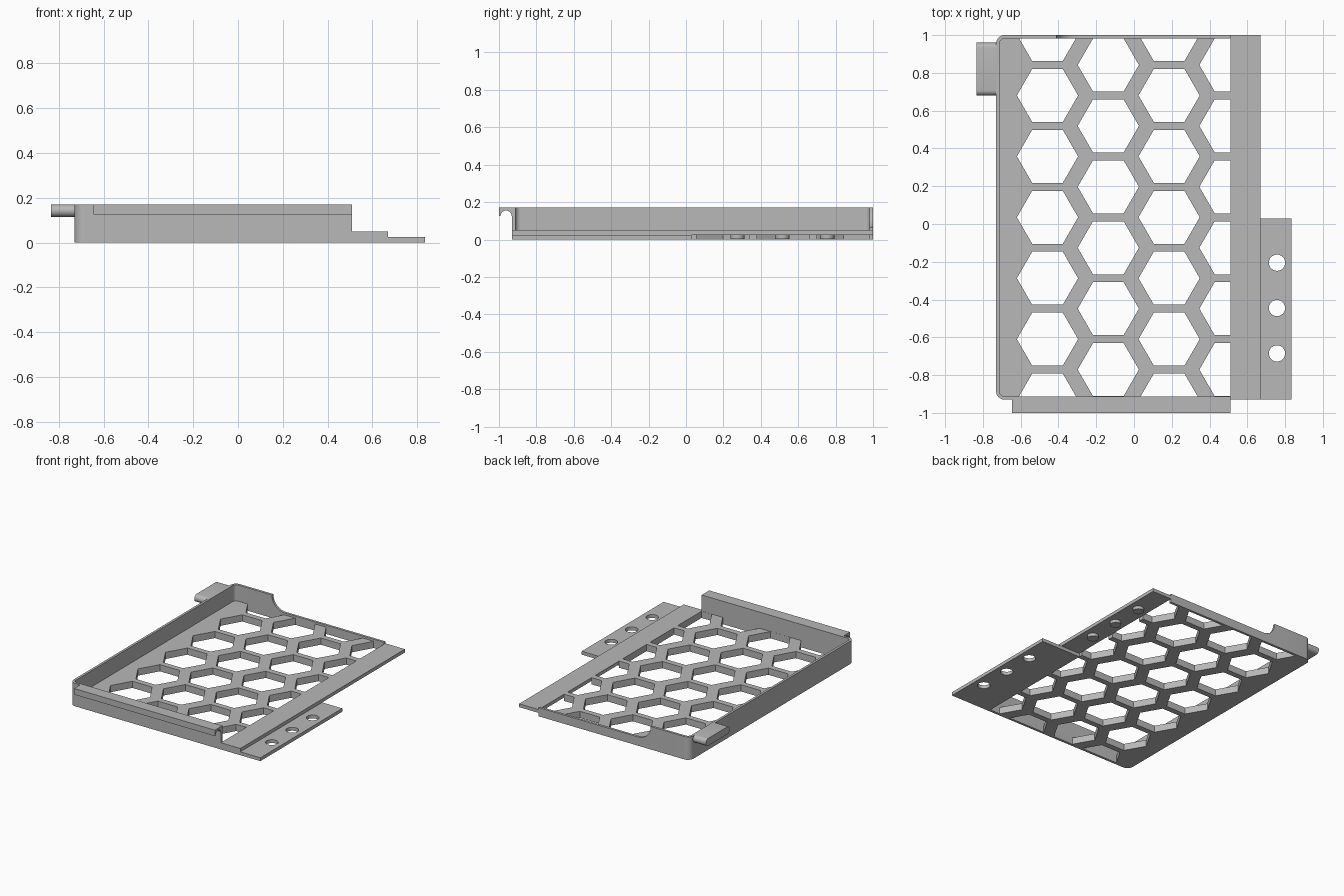
import bpy, bmesh
from math import pi, cos, sin
from mathutils import Vector

cube = bpy.data.objects.get("Cube")
if cube:
    bpy.data.objects.remove(cube, do_unlink=True)

grey = bpy.data.materials.new("light_grey")
grey.use_nodes = True
GREY = (0.48, 0.48, 0.48, 1)
grey.diffuse_color = GREY
grey.node_tree.nodes["Principled BSDF"].inputs["Base Color"].default_value = GREY


def prisms(name, outlines, lo, hi, axis="z", smooth=False):
    """Extrude flat outlines from lo to hi along an axis."""
    place = {"x": lambda a, b, c: (c, a, b),
             "y": lambda a, b, c: (a, c, b),
             "z": lambda a, b, c: (a, b, c)}[axis]
    bm = bmesh.new()
    for outline in outlines:
        face = bm.faces.new([bm.verts.new(place(a, b, lo)) for a, b in outline])
        grown = bmesh.ops.extrude_face_region(bm, geom=[face])["geom"]
        verts = [g for g in grown if isinstance(g, bmesh.types.BMVert)]
        bmesh.ops.translate(bm, verts=verts,
                            vec=Vector(place(0, 0, hi - lo)))
    bmesh.ops.recalc_face_normals(bm, faces=bm.faces)
    mesh = bpy.data.meshes.new(name)
    bm.to_mesh(mesh)
    bm.free()
    mesh.materials.append(grey)
    obj = bpy.data.objects.new(name, mesh)
    bpy.context.collection.objects.link(obj)
    if smooth:
        smooth_sides(obj)
    return obj


def smooth_sides(obj):
    bpy.ops.object.select_all(action="DESELECT")
    obj.select_set(True)
    bpy.context.view_layer.objects.active = obj
    bpy.ops.object.shade_smooth_by_angle(angle=pi / 6)


def rect(x0, x1, y0, y1):
    return [(x0, y0), (x1, y0), (x1, y1), (x0, y1)]


def arc(cx, cy, r, start, end, n=10):
    """Points on an arc, with angles in quarter turns."""
    angles = [(start + (end - start) * i / n) * pi / 2 for i in range(n + 1)]
    return [(cx + r * cos(t), cy + r * sin(t)) for t in angles]


def circle(cx, cy, r, n=32):
    return arc(cx, cy, r, 0, 4, n)[:-1]


def cut(obj, cutter):
    mod = obj.modifiers.new("cut", "BOOLEAN")
    mod.operation = "DIFFERENCE"
    mod.solver = "EXACT"
    mod.object = cutter
    cutter.hide_render = True
    bpy.ops.object.select_all(action="DESELECT")
    obj.select_set(True)
    bpy.context.view_layer.objects.active = obj
    bpy.ops.object.modifier_apply(modifier=mod.name)
    bpy.data.objects.remove(cutter, do_unlink=True)


LEFT, EDGE = -0.73, 0.51        # tray sides
FRONT, BACK = -0.93, 1.0
WALL, TOP, FLOOR = 0.018, 0.17, 0.05
SPLIT = 0.03                    # where the hinge strip changes thickness

# Floor with staggered hexagon openings
floor = prisms("honeycomb_floor",
               [rect(LEFT + WALL, EDGE, FRONT + WALL, BACK - WALL)], 0, FLOOR)
pitch = 0.3225
hexes = []
for col in range(4):
    for row in range(7):
        y = 1.003 - pitch * row - (pitch / 2 if col % 2 else 0)
        hexes.append(circle(-0.458 + 0.322 * col, y, 0.162, 6))
cut(floor, prisms("hex_cutter", hexes, -0.1, 0.1))

# Tall wall round the front, the side and the start of the back
R = 0.045
r = R - WALL
ramp = -0.41
outer = ([(EDGE, FRONT)] + arc(LEFT + R, FRONT + R, R, 3, 2)
         + arc(LEFT + R, BACK - R, R, 2, 1) + [(ramp, BACK)])
inner = ([(ramp, BACK - WALL)] + arc(LEFT + R, BACK - R, r, 1, 2)
         + arc(LEFT + R, FRONT + R, r, 2, 3) + [(EDGE, FRONT + WALL)])
prisms("tray_wall", [outer + inner], 0, TOP, smooth=True)

# Low back wall with a scooped ramp up to the tall wall
low = 0.065
scoop = arc(ramp + TOP - low, TOP, TOP - low, 2, 3)
prisms("low_back_wall", [[(ramp, 0)] + scoop + [(EDGE, low), (EDGE, 0)]],
       BACK - WALL, BACK, "y", smooth=True)

# Hooked lip along the front wall, hollowed underneath
lip_low = 0.125
hollow = arc(-0.962, lip_low, 0.03, 2, 0)
prisms("front_lip",
       [[(-1, TOP), (-1, lip_low)] + hollow
        + [(FRONT + WALL, lip_low), (FRONT + WALL, TOP)]],
       -0.645, EDGE, "x", smooth=True)

# Round-ended catch on the outer side
cr = 0.0275
cz = TOP - cr
prisms("side_catch", [arc(0.68 + cr, cz, cr, 3, 1) + arc(0.96 - cr, cz, cr, 1, -1)],
       -0.835, LEFT + 0.005, "x", smooth=True)

# Joining strip: full thickness in front, upper half only behind
STRIP = 0.67
HALF = 0.025
prisms("strip_front", [rect(EDGE, STRIP, FRONT, SPLIT)], 0, FLOOR)
prisms("strip_back", [rect(EDGE, STRIP, SPLIT, BACK)], HALF, FLOOR)

# Thin tab with three holes, and matching pegs below the rear strip
hole_rows = [-0.685, -0.445, -0.205]
tab = prisms("joining_tab", [rect(STRIP, 0.835, FRONT, SPLIT)], 0, HALF)
cut(tab, prisms("hole_cutter",
                [circle(0.757, y, 0.043) for y in hole_rows], -0.1, 0.1))
smooth_sides(tab)
prisms("joining_pegs", [circle(0.595, y + 0.96, 0.038) for y in hole_rows],
       0.003, HALF, smooth=True)
